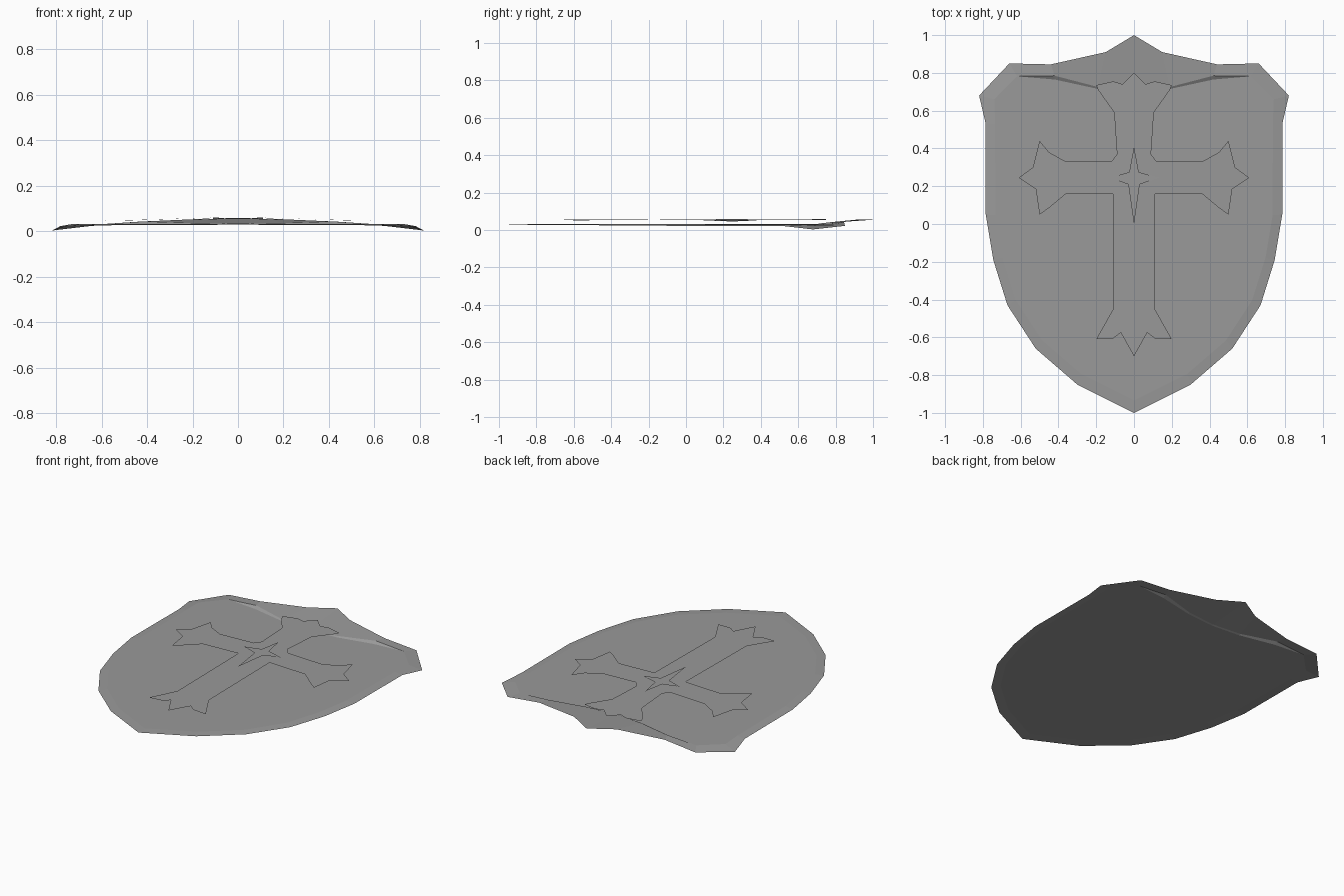
import bpy, bmesh

cube = bpy.data.objects.get("Cube")
if cube:
    bpy.data.objects.remove(cube, do_unlink=True)

steel = bpy.data.materials.new("steel grey")
steel.use_nodes = True
GREY = (0.32, 0.32, 0.32, 1)
steel.diffuse_color = GREY
steel.node_tree.nodes["Principled BSDF"].inputs["Base Color"].default_value = GREY


def mirrored_sheet(name, faces):
    """Build the left half from lists of points, facing up, and mirror it."""
    bm = bmesh.new()
    for points in faces:
        face = bm.faces.new([bm.verts.new(p) for p in points])
        face.normal_update()
        if face.normal.z < 0:
            face.normal_flip()
    bmesh.ops.remove_doubles(bm, verts=bm.verts, dist=0.0005)
    mesh = bpy.data.meshes.new(name)
    bm.to_mesh(mesh)
    bm.free()
    mesh.materials.append(steel)
    obj = bpy.data.objects.new(name, mesh)
    bpy.context.collection.objects.link(obj)
    mirror = obj.modifiers.new("mirror", 'MIRROR')
    mirror.use_clip = True
    return obj


def strips(a, b):
    """Quads (or triangles where ends meet) between two rows of points."""
    out = []
    for i in range(len(a) - 1):
        quad = [a[i], a[i + 1], b[i + 1], b[i]]
        out.append([p for k, p in enumerate(quad) if p not in quad[:k]])
    return out


# Shield body: flared top lip, short step, flat field and sloping rim
lip = [(0, 1, .055), (.15, .91, .055), (.44, .845, .042), (.66, .85, .022)]
step_top = [(0, .71, .034), (.19, .725, .036), (.42, .785, .043), (.62, .782, .03)]
step_low = [(0, .70, .031), (.19, .715, .031), (.42, .765, .03), (.62, .782, .03)]
rim = [(.66, .85, .022), (.82, .68, .003), (.785, .53, .02), (.785, .05, .022),
       (.745, -.19, .023), (.67, -.43, .025), (.52, -.66, .027),
       (.30, -.85, .028), (0, -1, .029)]
field = [step_low[-1], (.74, .66, .024), (.735, .53, .028)]
field += [(x * .935, y * .935, .031) for x, y, z in rim[3:]]
body = strips(lip, step_top) + strips(step_top, step_low) + strips(rim, field)
body.append(step_low + field[1:])
mirrored_sheet("shield_body", body)


# Cross: one thin sheet that bows gently down toward its arm tips
def bowed(x, y):
    return (x, y, .064 - .03 * x - .01 * abs(y - .24))


cross = [(0, .80), (.06, .74), (.11, .755), (.20, .735), (.19, .71), (.105, .59),
         (.09, .37), (.12, .33), (.36, .33), (.45, .38), (.50, .44), (.535, .30),
         (.61, .245), (.52, .185), (.50, .05), (.45, .085), (.36, .16), (.11, .16),
         (.11, -.45), (.20, -.61), (.11, -.605), (.07, -.575), (0, -.70)]
mirrored_sheet("cross", [[bowed(x, y) for x, y in cross]])

# Four-pointed star plate at the crossing
star = [(0, .41), (.025, .275), (.13, .245), (.03, .21), (0, .0)]
mirrored_sheet("star", [[(x, y, .066) for x, y in star]])
